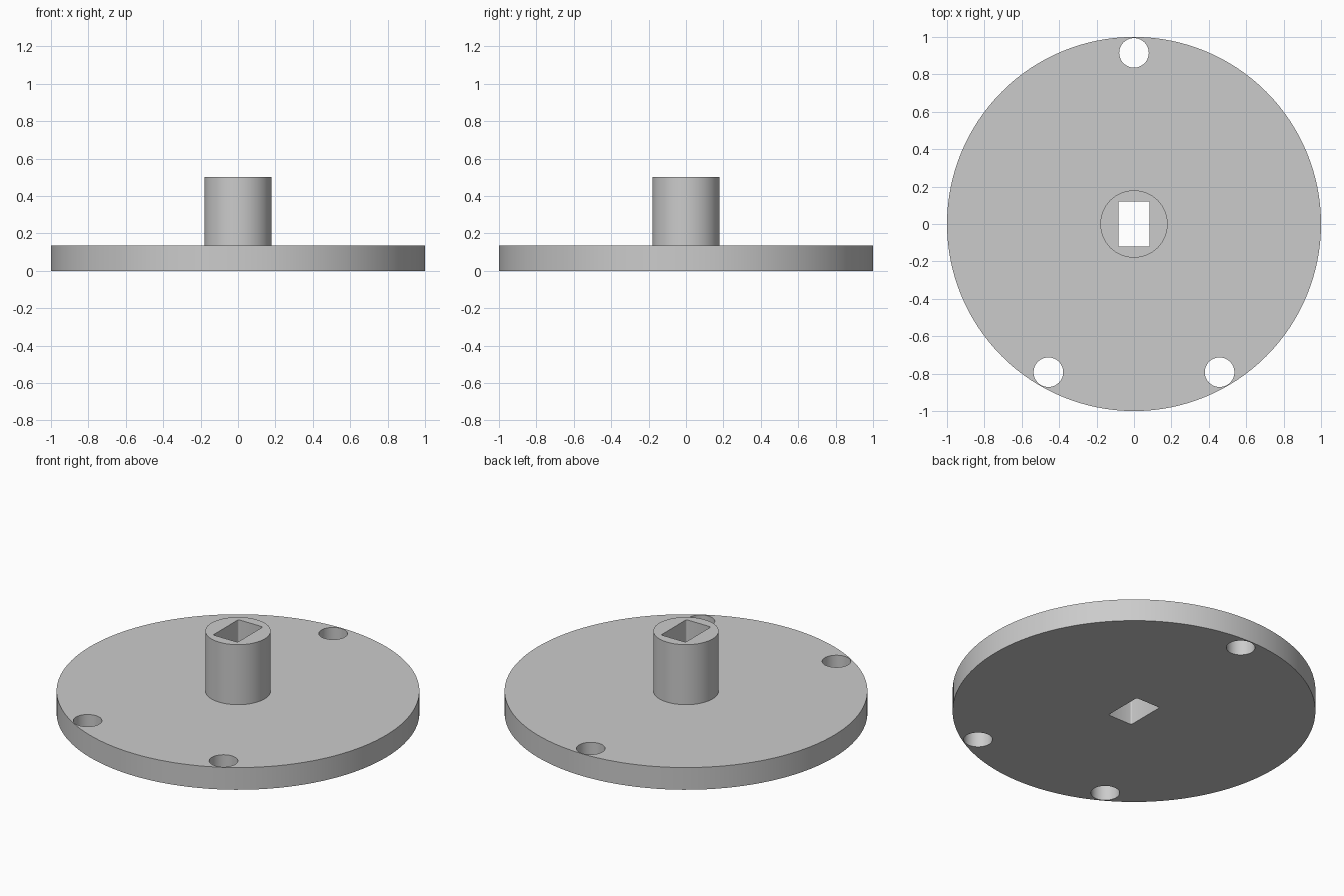
import bpy
import math

cube = bpy.data.objects.get("Cube")
if cube:
    bpy.data.objects.remove(cube, do_unlink=True)

PLATE_TOP = 0.135
HUB_TOP = 0.50

grey = bpy.data.materials.new("plain grey")
grey.use_nodes = True
colour = (0.6, 0.6, 0.6, 1)
grey.diffuse_color = colour
grey.node_tree.nodes["Principled BSDF"].inputs["Base Color"].default_value = colour


def cylinder(name, radius, bottom, top, x=0, y=0, sides=64):
    bpy.ops.mesh.primitive_cylinder_add(
        vertices=sides, radius=radius, depth=top - bottom,
        location=(x, y, (bottom + top) / 2))
    obj = bpy.context.object
    obj.name = name
    obj.data.materials.append(grey)
    return obj


def combine(target, tool, operation):
    """Apply a boolean to the target, then discard the tool."""
    tool.hide_render = True
    mod = target.modifiers.new(operation.lower(), 'BOOLEAN')
    mod.operation = operation
    mod.solver = 'EXACT'
    mod.object = tool
    bpy.context.view_layer.objects.active = target
    bpy.ops.object.modifier_apply(modifier=mod.name)
    bpy.data.objects.remove(tool, do_unlink=True)


# Round flange with the hub fused on top
body = cylinder("flanged_hub", 1.0, 0, PLATE_TOP, sides=128)
combine(body, cylinder("hub", 0.18, PLATE_TOP / 2, HUB_TOP), 'UNION')

# Three bolt holes close to the rim: one at the back, two at the front
for angle in (90, 240, 300):
    a = math.radians(angle)
    hole = cylinder("bolt_hole_cutter", 0.079, -0.1, PLATE_TOP + 0.1,
                    0.915 * math.cos(a), 0.915 * math.sin(a))
    combine(body, hole, 'DIFFERENCE')

# Rectangular shaft slot with slightly rounded corners
bpy.ops.mesh.primitive_cube_add(size=1, location=(0, 0, HUB_TOP / 2))
slot = bpy.context.object
slot.name = "shaft_slot_cutter"
slot.scale = (0.165, 0.243, 1)
bpy.ops.object.transform_apply(location=False, rotation=False, scale=True)
slot.data.materials.append(grey)
bevel = slot.modifiers.new("rounded_corners", 'BEVEL')
bevel.width = 0.008
bevel.segments = 3
combine(body, slot, 'DIFFERENCE')

# Smooth walls, crisp rims
bpy.ops.object.select_all(action='DESELECT')
body.select_set(True)
bpy.context.view_layer.objects.active = body
bpy.ops.object.shade_smooth_by_angle(angle=math.radians(35))
